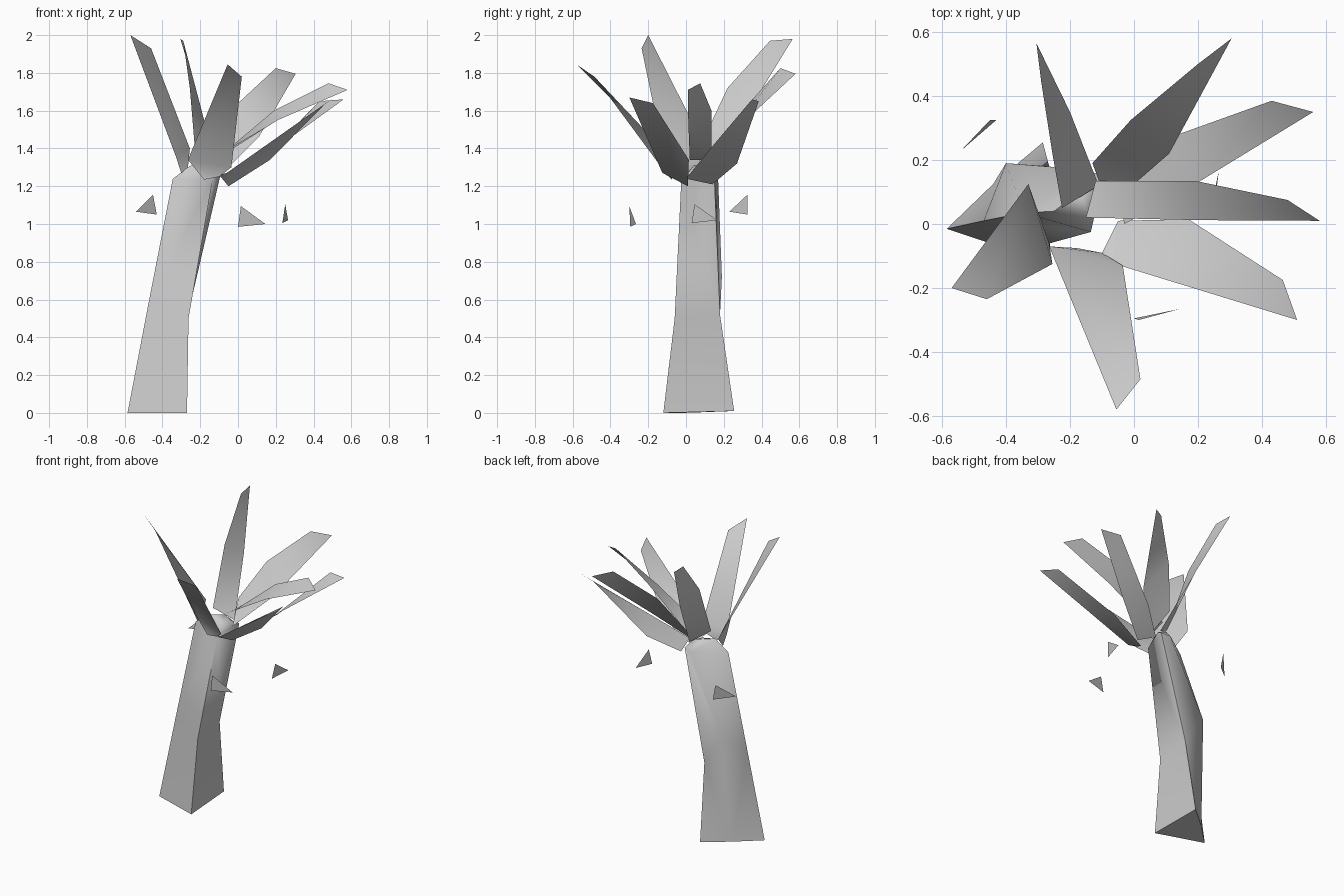
import bpy, bmesh


def make_object(name, points, faces, smooth=False):
    mesh = bpy.data.meshes.new(name)
    bm = bmesh.new()
    verts = [bm.verts.new(p) for p in points]
    for f in faces:
        bm.faces.new([verts[i] for i in f])
    bmesh.ops.triangulate(bm, faces=bm.faces[:])
    bmesh.ops.recalc_face_normals(bm, faces=bm.faces[:])
    for f in bm.faces:
        f.smooth = smooth
    for e in bm.edges:  # keep the cap rims crisp
        if e.is_manifold and e.calc_face_angle() > 1.25:
            e.smooth = False
    bm.to_mesh(mesh)
    bm.free()
    obj = bpy.data.objects.new(name, mesh)
    bpy.context.collection.objects.link(obj)
    return obj


def loft(name, rings):
    """Skin between equal-sized rings and cap both ends."""
    n = len(rings[0])
    faces = [(r * n + i, r * n + (i + 1) % n, (r + 1) * n + (i + 1) % n, (r + 1) * n + i)
             for r in range(len(rings) - 1) for i in range(n)]
    last = (len(rings) - 1) * n
    faces += [tuple(range(n)), tuple(range(last, last + n))]
    return make_object(name, [p for ring in rings for p in ring], faces, True)


def leaf(name, near, far):
    """Blade skinned between its two edges, each listed from tip to root."""
    n = len(near)
    faces = [(i, i + 1, n + i + 1, n + i) for i in range(n - 1)]
    return make_object(name, near + far, faces, True)


# Leaning trunk: triangular foot, bent at the middle, tapering into the crown
loft("trunk", [
    [(-.585, -.015, 0), (-.44, .125, .005), (-.285, .255, .01), (-.27, -.12, 0)],
    [(-.47, .01, .6), (-.40, .19, .72), (-.265, .18, .52), (-.262, -.06, .5)],
    [(-.345, .035, 1.24), (-.15, .17, 1.24), (-.095, .15, 1.25), (-.135, -.025, 1.23)],
    [(-.25, .04, 1.31), (-.17, .10, 1.31), (-.12, .09, 1.29), (-.14, .02, 1.28)],
])

# Crown of broad leaves
leaf("leaf_left",
     [(-.57, -.20, 2.0), (-.33, .125, 1.36), (-.30, .03, 1.27)],
     [(-.46, -.235, 1.93), (-.255, -.125, 1.40), (-.265, -.06, 1.30)])
leaf("leaf_front",
     [(-.055, -.58, 1.845), (-.265, -.07, 1.34), (-.18, -.075, 1.235)],
     [(.02, -.485, 1.78), (-.035, -.13, 1.30), (-.10, -.09, 1.25)])
leaf("leaf_front_right",
     [(.51, -.30, 1.67), (-.06, -.125, 1.27), (-.10, -.09, 1.26)],
     [(.465, -.175, 1.64), (.17, .015, 1.34), (-.05, .01, 1.20)])
leaf("leaf_right",
     [(.58, .01, 1.71), (.21, .012, 1.55), (-.15, .02, 1.34)],
     [(.48, .075, 1.745), (.19, .135, 1.60), (-.12, .135, 1.34)])
leaf("leaf_back_right",
     [(.56, .35, 1.66), (.20, .13, 1.40), (-.03, .0, 1.24)],
     [(.43, .385, 1.65), (.11, .27, 1.32), (-.06, .14, 1.21)])
leaf("leaf_back",
     [(.305, .58, 1.795), (.11, .22, 1.46), (-.08, .055, 1.27)],
     [(.20, .50, 1.825), (-.01, .325, 1.63), (-.13, .19, 1.40)])
leaf("leaf_back_left",
     [(-.305, .565, 1.98), (-.20, .35, 1.63), (-.11, .12, 1.28)],
     [(-.29, .445, 1.97), (-.255, .22, 1.72), (-.225, .05, 1.36)])

# Small loose leaf pieces floating around the trunk
pieces = {
    "loose_piece_back": [(-.54, .23, 1.065), (-.45, .325, 1.155), (-.43, .325, 1.05)],
    "loose_piece_front": [(0, -.295, .985), (.015, -.30, 1.095), (.145, -.265, 1.0)],
    "loose_piece_right": [(.235, .03, 1.005), (.25, .045, 1.105), (.265, .165, 1.02)],
}
for name, pts in pieces.items():
    make_object(name, pts, [(0, 1, 2)])
